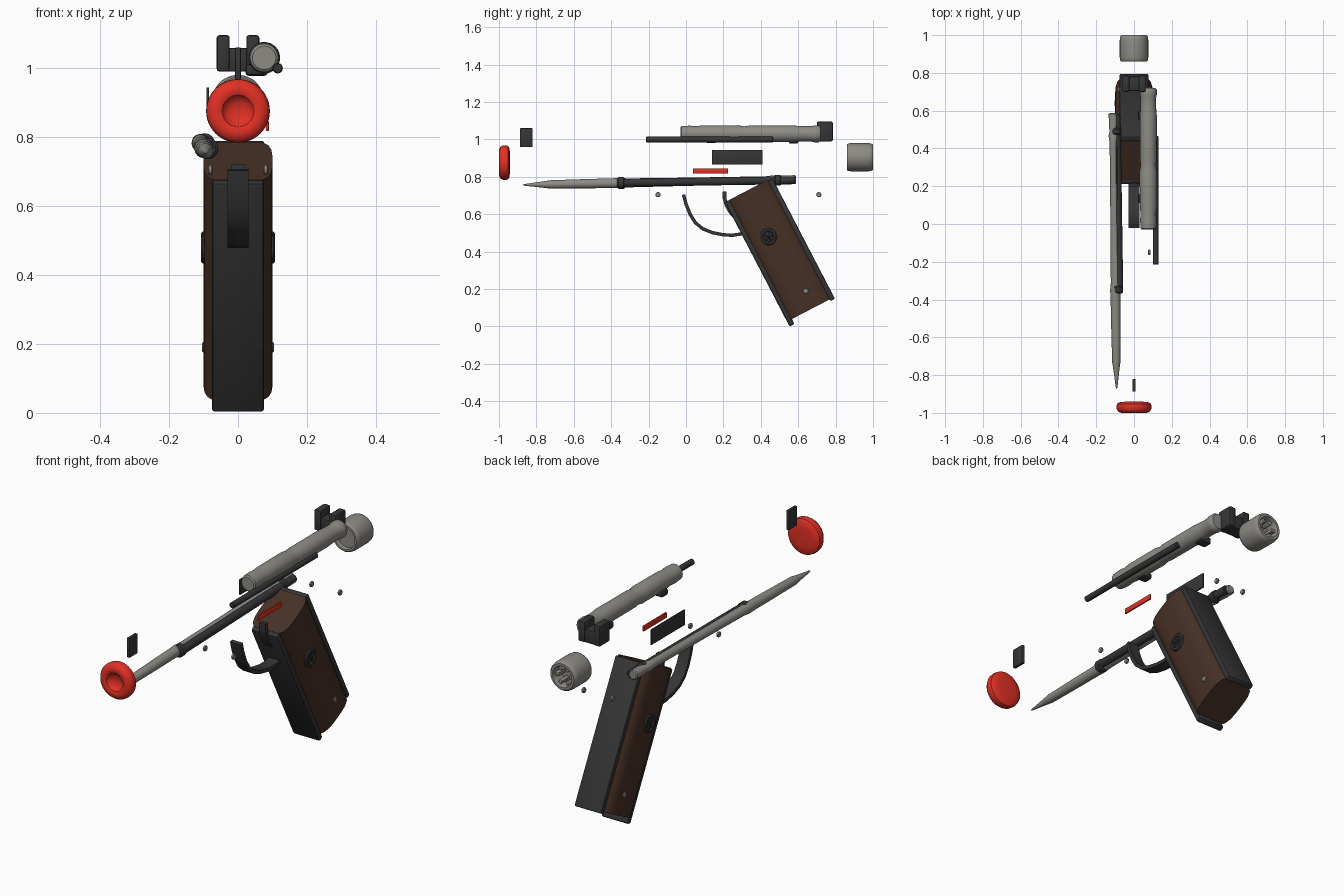
import bpy, bmesh, math
from mathutils import Vector, Matrix

if "Cube" in bpy.data.objects:
    bpy.data.objects.remove(bpy.data.objects["Cube"])


def mat(name, rgb):
    m = bpy.data.materials.new(name)
    m.diffuse_color = (*rgb, 1)
    m.use_nodes = True
    m.node_tree.nodes["Principled BSDF"].inputs["Base Color"].default_value = m.diffuse_color
    return m


DARK = mat("gunmetal", (0.036, 0.036, 0.037))
GREY = mat("warm_steel", (0.27, 0.26, 0.235))
RED = mat("red", (0.76, 0.03, 0.018))
BROWN = mat("dark_wood", (0.062, 0.030, 0.019))


def finish(name, bm, m, angle=35):
    bmesh.ops.recalc_face_normals(bm, faces=bm.faces)
    me = bpy.data.meshes.new(name)
    bm.to_mesh(me)
    bm.free()
    me.materials.append(m)
    me.shade_smooth()
    me.set_sharp_from_angle(angle=math.radians(angle))
    ob = bpy.data.objects.new(name, me)
    bpy.context.collection.objects.link(ob)
    return ob


def box(name, lo, hi, m, bevel=0.0, matrix=None):
    bm = bmesh.new()
    bmesh.ops.create_cube(bm, size=1)
    lo, hi = Vector(lo), Vector(hi)
    for v in bm.verts:
        v.co = (lo + hi) / 2 + Vector(a * b for a, b in zip(v.co, hi - lo))
    if bevel:
        bmesh.ops.bevel(bm, geom=bm.edges[:], offset=bevel, segments=2,
                        profile=0.5, affect='EDGES')
    if matrix:
        bm.transform(matrix)
    return finish(name, bm, m)


def lathe(name, start, end, profile, m, n=32):
    """Revolve (distance, radius) pairs about the line start -> end."""
    bm = bmesh.new()
    a, d = Vector(start), Vector(end) - Vector(start)
    q = d.to_track_quat('Z', 'Y')
    rings = []
    for t, r in profile:
        if r == 0:
            rings.append([bm.verts.new(a + q @ Vector((0, 0, t)))])
        else:
            rings.append([bm.verts.new(a + q @ Vector((
                r * math.cos(2 * math.pi * i / n), r * math.sin(2 * math.pi * i / n), t)))
                for i in range(n)])
    for p, s in zip(rings, rings[1:]):
        for i in range(n):
            j = (i + 1) % n
            if len(p) == 1:
                bm.faces.new((p[0], s[i], s[j]))
            elif len(s) == 1:
                bm.faces.new((p[i], p[j], s[0]))
            else:
                bm.faces.new((p[i], p[j], s[j], s[i]))
    return finish(name, bm, m)


def rod(name, start, end, r, m, n=24, b=0.003):
    L = (Vector(end) - Vector(start)).length
    return lathe(name, start, end, [(0, 0), (0, r - b), (b, r), (L - b, r), (L, r - b), (L, 0)], m, n)


def ribbon(name, path, thick, half_w, m):
    """Bent strip: path in (y, z), extruded across x."""
    pts = [Vector((0, y, z)) for y, z in path]
    bm, rows = bmesh.new(), []
    for i, p in enumerate(pts):
        t = (pts[min(i + 1, len(pts) - 1)] - pts[max(i - 1, 0)]).normalized()
        nrm = Vector((0, -t.z, t.y)) * thick / 2
        x = Vector((half_w, 0, 0))
        rows.append([bm.verts.new(c) for c in (p + nrm + x, p + nrm - x, p - nrm - x, p - nrm + x)])
    for p, s in zip(rows, rows[1:]):
        for i in range(4):
            j = (i + 1) % 4
            bm.faces.new((p[i], p[j], s[j], s[i]))
    bm.faces.new(rows[0])
    bm.faces.new(rows[-1])
    return finish(name, bm, m)


# Grip frame: local x = width, y = depth (front to back), z = up the slanted axis
s, c = 0.461, 0.887
GRIP = Matrix(((1, 0, 0, 0), (0, c, -s, 0.50), (0, s, c, 0.411), (0, 0, 0, 1)))

# Wooden grip: bulged cross-section pushed along the slant
half = [(0.072, -0.118), (0.088, -0.100), (0.097, -0.070), (0.100, -0.030),
        (0.100, 0.030), (0.097, 0.070), (0.088, 0.100), (0.072, 0.118)]
outline = half + [(-x, y) for x, y in reversed(half)]
bm = bmesh.new()
face = bm.faces.new([bm.verts.new((x, y, -0.36)) for x, y in outline])
ext = bmesh.ops.extrude_face_region(bm, geom=[face])
bmesh.ops.translate(bm, vec=(0, 0, 0.72), verts=[g for g in ext["geom"] if isinstance(g, bmesh.types.BMVert)])
bm.transform(GRIP)
finish("wooden_grip", bm, BROWN)

# Metal straps on the front and back of the grip
box("front_strap", (-0.076, -0.142, -0.39), (0.076, -0.112, 0.36), DARK, 0.010, GRIP)
box("back_strap", (-0.076, 0.114, -0.37), (0.076, 0.142, 0.355), DARK, 0.006, GRIP)

# Grip medallions, grip screws and the loose screws on both sides
for side, word in ((1, "right"), (-1, "left")):
    mx = side * 0.085
    lathe(word + "_medallion", (mx, 0.44, 0.48), (mx + side, 0.44, 0.48),
          [(0, 0), (0, 0.046), (0.018, 0.046), (0.023, 0.040), (0.023, 0.030), (0.017, 0.026), (0.017, 0)], DARK)
    for k in range(5):
        a = 2 * math.pi * k / 5 + math.pi / 2
        u = Vector((0, math.cos(a), math.sin(a)))
        o = Vector((side * 0.103, 0.44, 0.48))
        rod(f"{word}_medallion_ray_{k}", o, o + u * 0.028, 0.005, DARK, 8, 0.001)
    rod(word + "_grip_screw", (side * 0.09, 0.64, 0.19), (side * 0.104, 0.64, 0.19), 0.015, GREY, 12)
    for y, w in ((-0.15, "front"), (0.71, "rear")):
        rod(f"{word}_{w}_loose_screw", (side * 0.074, y, 0.705), (side * 0.087, y, 0.705), 0.014, GREY, 12)

# Trigger guard and trigger
ribbon("trigger_guard", [(-0.013, 0.705), (0.0, 0.655), (0.022, 0.60), (0.05, 0.555), (0.09, 0.522),
                         (0.14, 0.502), (0.20, 0.490), (0.25, 0.488), (0.31, 0.497)], 0.018, 0.03, DARK)
ribbon("trigger", [(0.206, 0.722), (0.206, 0.685), (0.216, 0.65), (0.235, 0.615), (0.255, 0.59)],
       0.02, 0.019, DARK)

# Muzzle cap with dished front
lathe("muzzle_cap", (0, -1, 0.876), (0, 0, 0.876),
      [(0.026, 0), (0.024, 0.025), (0.014, 0.040), (0.004, 0.046), (0, 0.056), (0, 0.068), (0.006, 0.083),
       (0.018, 0.091), (0.034, 0.0925), (0.048, 0.090), (0.056, 0.078), (0.059, 0.05), (0.060, 0)], RED, 48)

# Rear knob, hollow at both ends, ribbed inside
lathe("rear_knob", (0, 0.86, 0.905), (0, 2, 0.905),
      [(0.02, 0), (0.02, 0.055), (0, 0.058), (0, 0.068), (0.006, 0.073), (0.022, 0.0755), (0.115, 0.0755),
       (0.132, 0.073), (0.14, 0.066), (0.14, 0.054), (0.132, 0.050), (0.075, 0.050), (0.075, 0)], GREY, 48)
for k in range(6):
    R = Matrix.Translation((0, 0, 0.905)) @ Matrix.Rotation(k * math.pi / 3, 4, 'Y')
    box(f"knob_rib_{k}", (0.028, 0.93, -0.008), (0.053, 0.987, 0.008), GREY, 0.002, R)

# Sights
box("front_sight", (-0.008, -0.888, 0.96), (0.008, -0.82, 1.06), DARK, 0.003)
box("rear_sight_base", (-0.058, 0.705, 0.99), (0.058, 0.78, 1.058), DARK, 0.005)
for x0, x1, w in ((-0.062, -0.024, "left"), (0.024, 0.062, "right")):
    box(f"rear_sight_{w}_post", (x0, 0.70, 0.99), (x1, 0.785, 1.096), DARK, 0.008)

# Upper tube with its side rod and clips
lathe("upper_tube", (0.076, -0.03, 1.03), (0.076, 1, 1.03),
      [(0, 0), (0, 0.034), (0.006, 0.041), (0.05, 0.044), (0.08, 0.041), (0.12, 0.045), (0.31, 0.046),
       (0.34, 0.040), (0.37, 0.044), (0.60, 0.045), (0.65, 0.041), (0.70, 0.041), (0.715, 0.045),
       (0.74, 0.045), (0.75, 0.038), (0.75, 0)], GREY)
rod("upper_side_rod", (0.115, -0.215, 1.0), (0.115, 0.465, 1.0), 0.015, DARK)
box("upper_clip_front", (0.022, 0.11, 0.98), (0.075, 0.16, 1.012), DARK, 0.008)
box("upper_clip_rear", (0.022, 0.55, 0.978), (0.085, 0.60, 1.012), DARK, 0.008)

# Long pointed lower rod, slightly tilted, with its rail and clips
lathe("lower_pointed_rod", (-0.092, -0.872, 0.757), (-0.110, 0.588, 0.785),
      [(0, 0), (0.005, 0.004), (0.07, 0.012), (0.13, 0.020), (0.14, 0.022), (0.35, 0.025), (0.48, 0.026),
       (0.52, 0.028), (0.56, 0.024), (0.90, 0.022), (1.30, 0.021), (1.34, 0.026), (1.36, 0.021),
       (1.40, 0.024), (1.455, 0.024), (1.46, 0.019), (1.46, 0)], GREY)
rod("lower_rail", (-0.078, -0.36, 0.768), (-0.092, 0.58, 0.782), 0.021, DARK)
rod("lower_clip_front", (-0.088, -0.368, 0.767), (-0.088, -0.325, 0.767), 0.031, DARK, 24, 0.008)
rod("lower_clip_rear", (-0.096, 0.47, 0.782), (-0.096, 0.51, 0.782), 0.029, DARK, 24, 0.008)

# Side plates
box("left_side_plate", (-0.092, 0.138, 0.866), (-0.084, 0.41, 0.944), DARK, 0.002)
box("right_red_strip", (0.081, 0.037, 0.818), (0.090, 0.225, 0.846), RED, 0.003)
